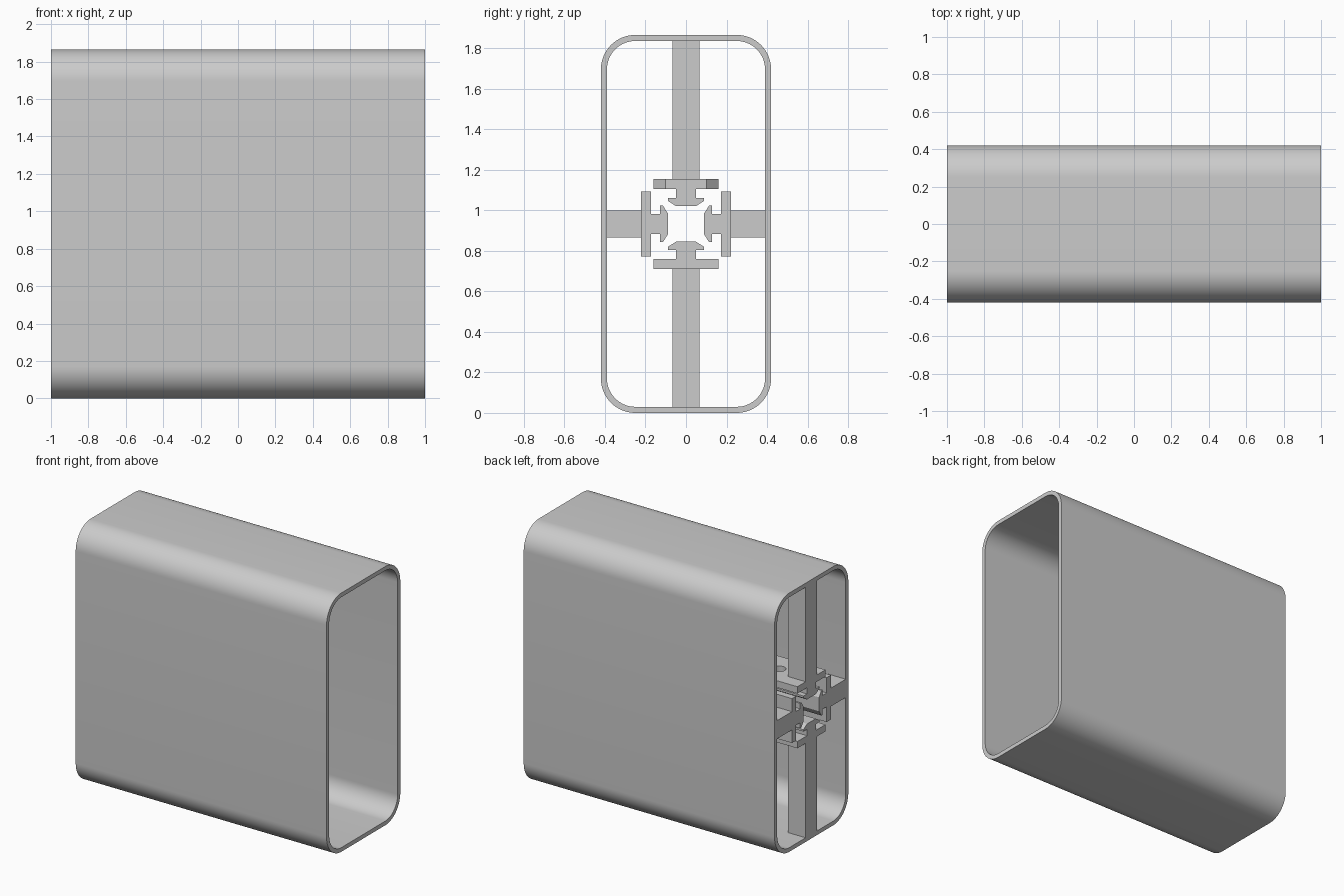
import bpy, bmesh, math
from mathutils import Matrix

cube = bpy.data.objects.get("Cube")
if cube:
    bpy.data.objects.remove(cube, do_unlink=True)

grey = bpy.data.materials.new("light grey")
grey.use_nodes = True
grey.diffuse_color = (0.6, 0.6, 0.6, 1)
grey.node_tree.nodes["Principled BSDF"].inputs["Base Color"].default_value = grey.diffuse_color

HALF_Y, HEIGHT, WALL = 0.42, 1.865, 0.03
MID_Z = HEIGHT / 2
OPEN_END = -1.0
RAIL_LENGTH, STRUT_DEPTH = 0.51, 0.14


def make_object(name, bm):
    bmesh.ops.recalc_face_normals(bm, faces=bm.faces[:])
    mesh = bpy.data.meshes.new(name)
    bm.to_mesh(mesh)
    bm.free()
    mesh.materials.append(grey)
    obj = bpy.data.objects.new(name, mesh)
    bpy.context.collection.objects.link(obj)
    return obj


def rounded_rectangle(half_y, half_z, radius, steps=16):
    points = []
    for quarter, (sy, sz) in enumerate([(1, 1), (-1, 1), (-1, -1), (1, -1)]):
        for i in range(steps + 1):
            a = math.pi / 2 * (quarter + i / steps)
            points.append((sy * (half_y - radius) + radius * math.cos(a),
                           sz * (half_z - radius) + radius * math.sin(a)))
    return points


def prism(bm, points, direction, place):
    """Extrude a flat outline of 3D points along a direction."""
    face = bm.faces.new([bm.verts.new(place @ Matrix.Translation(p).translation) for p in points])
    result = bmesh.ops.extrude_face_region(bm, geom=[face], use_keep_orig=True)
    moved = [g for g in result["geom"] if isinstance(g, bmesh.types.BMVert)]
    bmesh.ops.translate(bm, verts=moved, vec=place.to_3x3() @ Matrix.Translation(direction).translation)


# Hollow rounded shell, open at both ends
bm = bmesh.new()
loops = []
for outline in (rounded_rectangle(HALF_Y, MID_Z, 0.17),
                rounded_rectangle(HALF_Y - WALL, MID_Z - WALL, 0.14)):
    for x in (-1, 1):
        loops.append([bm.verts.new((x, y, MID_Z + z)) for y, z in outline])
for a, b in ((0, 1), (1, 3), (3, 2), (2, 0)):
    n = len(loops[a])
    for i in range(n):
        j = (i + 1) % n
        bm.faces.new((loops[a][i], loops[a][j], loops[b][j], loops[b][i]))
shell = make_object("shell", bm)
bpy.ops.object.select_all(action="DESELECT")
shell.select_set(True)
bpy.context.view_layer.objects.active = shell
bpy.ops.object.shade_smooth_by_angle(angle=math.radians(30))

# Dovetail outline on one side, from its tip out to the plate
dovetail = [(0.05, 0.088), (0.09, 0.114), (0.09, 0.128), (0.05, 0.128), (0.05, 0.175)]


def make_arm(name, quarter, reach, chamfer):
    """Dovetail rail, drilled plate and strut, turned about the shell's axis."""
    place = Matrix.Translation((OPEN_END, 0, MID_Z)) @ Matrix.Rotation(quarter * math.pi / 2, 4, "X")

    bm = bmesh.new()
    outline = dovetail + [(-u, r) for u, r in reversed(dovetail)]
    prism(bm, [(0, u, r) for u, r in outline], (RAIL_LENGTH, 0, 0), place)
    rail = make_object(name + "_rail", bm)

    bm = bmesh.new()
    w, end = 0.16, RAIL_LENGTH
    corners = [(0, -w), (end - chamfer, -w), (end, chamfer - w),
               (end, w - chamfer), (end - chamfer, w), (0, w)]
    if not chamfer:
        corners = [(0, -w), (end, -w), (end, w), (0, w)]
    prism(bm, [(x, y, 0.173) for x, y in corners], (0, 0, 0.049), place)
    plate = make_object(name + "_plate", bm)

    # Screw hole through plate and rail
    bm = bmesh.new()
    bmesh.ops.create_cone(bm, cap_ends=True, segments=32, radius1=0.043, radius2=0.043, depth=0.2,
                          matrix=place @ Matrix.Translation((RAIL_LENGTH / 2, 0, 0.16)))
    cutter = make_object(name + "_hole_cutter", bm)
    cutter.hide_render = True
    cutter.hide_set(True)
    cutter.display_type = "WIRE"
    for part in (rail, plate):
        mod = part.modifiers.new("screw hole", "BOOLEAN")
        mod.operation = "DIFFERENCE"
        mod.solver = "EXACT"
        mod.object = cutter
        bpy.context.view_layer.objects.active = part
        bpy.ops.object.modifier_apply(modifier=mod.name)
    bpy.data.objects.remove(cutter, do_unlink=True)

    # Strut joining the plate to the shell wall
    bm = bmesh.new()
    s = 0.066
    prism(bm, [(0, -s, 0.222), (STRUT_DEPTH, -s, 0.222), (STRUT_DEPTH, s, 0.222), (0, s, 0.222)],
          (0, 0, reach - 0.222), place)
    make_object(name + "_strut", bm)


for quarter, name in enumerate(("top", "front", "bottom", "back")):
    reach = (HALF_Y if quarter % 2 else MID_Z) - WALL
    make_arm(name, quarter, reach, 0.06 if name == "top" else 0)
